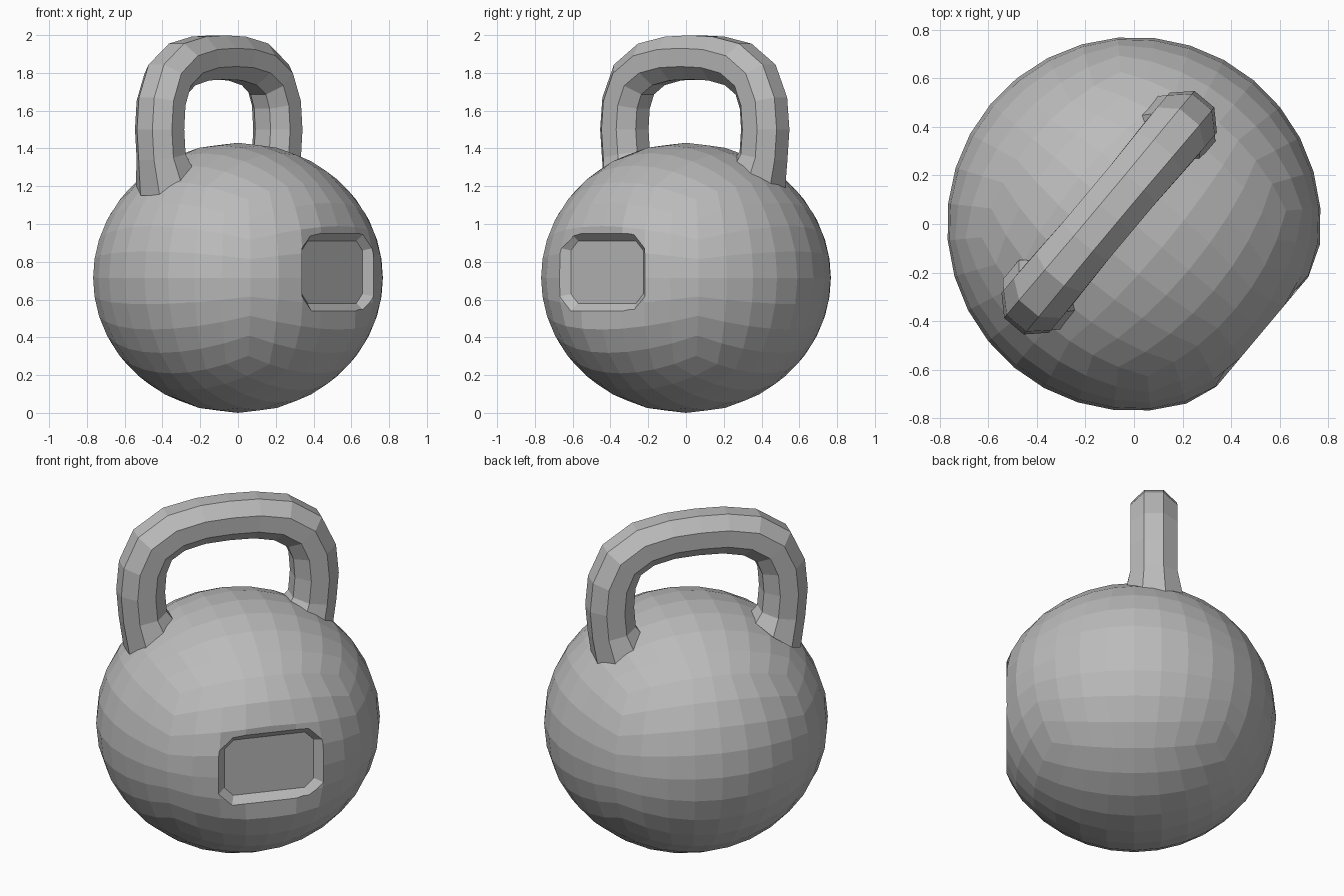
import bpy, bmesh, math
from mathutils import Matrix, Vector

cube = bpy.data.objects.get("Cube")
if cube:
    bpy.data.objects.remove(cube)

TURN = Matrix.Rotation(math.radians(50), 4, "Z")
RADIUS, HALF_HEIGHT = 0.77, 0.715

iron = bpy.data.materials.new("grey iron")
iron.use_nodes = True
iron.diffuse_color = (0.5, 0.5, 0.5, 1)
iron.node_tree.nodes["Principled BSDF"].inputs["Base Color"].default_value = (0.5, 0.5, 0.5, 1)


def add_object(name, bm):
    """Turn a bmesh into an object, rotated to the diagonal of the model."""
    bmesh.ops.recalc_face_normals(bm, faces=bm.faces)
    mesh = bpy.data.meshes.new(name)
    bm.to_mesh(mesh)
    bm.free()
    mesh.transform(TURN)
    mesh.materials.append(iron)
    obj = bpy.data.objects.new(name, mesh)
    bpy.context.collection.objects.link(obj)
    return obj


def loft(bm, rings):
    """Skin a list of point rings and cap both ends."""
    rings = [[bm.verts.new(p) for p in ring] for ring in rings]
    for a, b in zip(rings, rings[1:]):
        for i in range(len(a)):
            j = (i + 1) % len(a)
            bm.faces.new((a[i], a[j], b[j], b[i]))
    bm.faces.new(rings[0])
    bm.faces.new(rings[-1])


# Ball: a gridded cube rounded into a sphere, flattened on the panel side
bm = bmesh.new()
bmesh.ops.create_cube(bm, size=2)
bmesh.ops.subdivide_edges(bm, edges=bm.edges[:], cuts=7, use_grid_fill=True)
for v in bm.verts:
    d = Vector([math.tan(c * math.pi / 4) for c in v.co]).normalized()
    v.co = (d.x * RADIUS, max(d.y * RADIUS, -0.69), (d.z + 1) * HALF_HEIGHT)
ball = add_object("ball", bm)


# Recessed panel: a tapered cutter with clipped corners
def panel_ring(half_w, half_h, clip, y):
    corners = []
    for sx, sz in ((1, 1), (-1, 1), (-1, -1), (1, -1)):
        pair = [(sx * half_w, y, 0.745 + sz * (half_h - clip)),
                (sx * (half_w - clip), y, 0.745 + sz * half_h)]
        corners += pair if sx == sz else pair[::-1]
    return corners


bm = bmesh.new()
loft(bm, [panel_ring(0.34, 0.25, 0.08, -0.74),
          panel_ring(0.3, 0.21, 0.08, -0.695),
          panel_ring(0.25, 0.165, 0.05, -0.65)])
cutter = add_object("panel_cutter", bm)
cutter.hide_render = True
cutter.hide_set(True)
cut = ball.modifiers.new("panel", "BOOLEAN")
cut.operation = "DIFFERENCE"
cut.solver = "EXACT"
cut.object = cutter

# Handle: eight-sided rings along an arch, as (offset, height, tilt, scale)
half = [(0.44, 1.24, -35, 1.25), (0.475, 1.36, -10, 1.0), (0.487, 1.5, 0, 1.0),
        (0.475, 1.64, 14, 1.0), (0.42, 1.765, 40, 1.0), (0.3, 1.845, 66, 0.98),
        (0.15, 1.876, 83, 0.95)]
path = half + [(0, 1.882, 90, 0.95)] + [(-s, z, 180 - t, k) for s, z, t, k in reversed(half)]
rings = []
for s, z, tilt, k in path:
    t = math.radians(tilt)
    ring = []
    for i in range(8):
        a = (i + 0.5) * math.pi / 4
        out, side = 0.133 * k * math.cos(a), 0.138 * k * math.sin(a)
        ring.append((s - 0.03 + out * math.cos(t), 0.108 + side, z + out * math.sin(t)))
    rings.append(ring)
bm = bmesh.new()
loft(bm, rings)
add_object("handle", bm)
